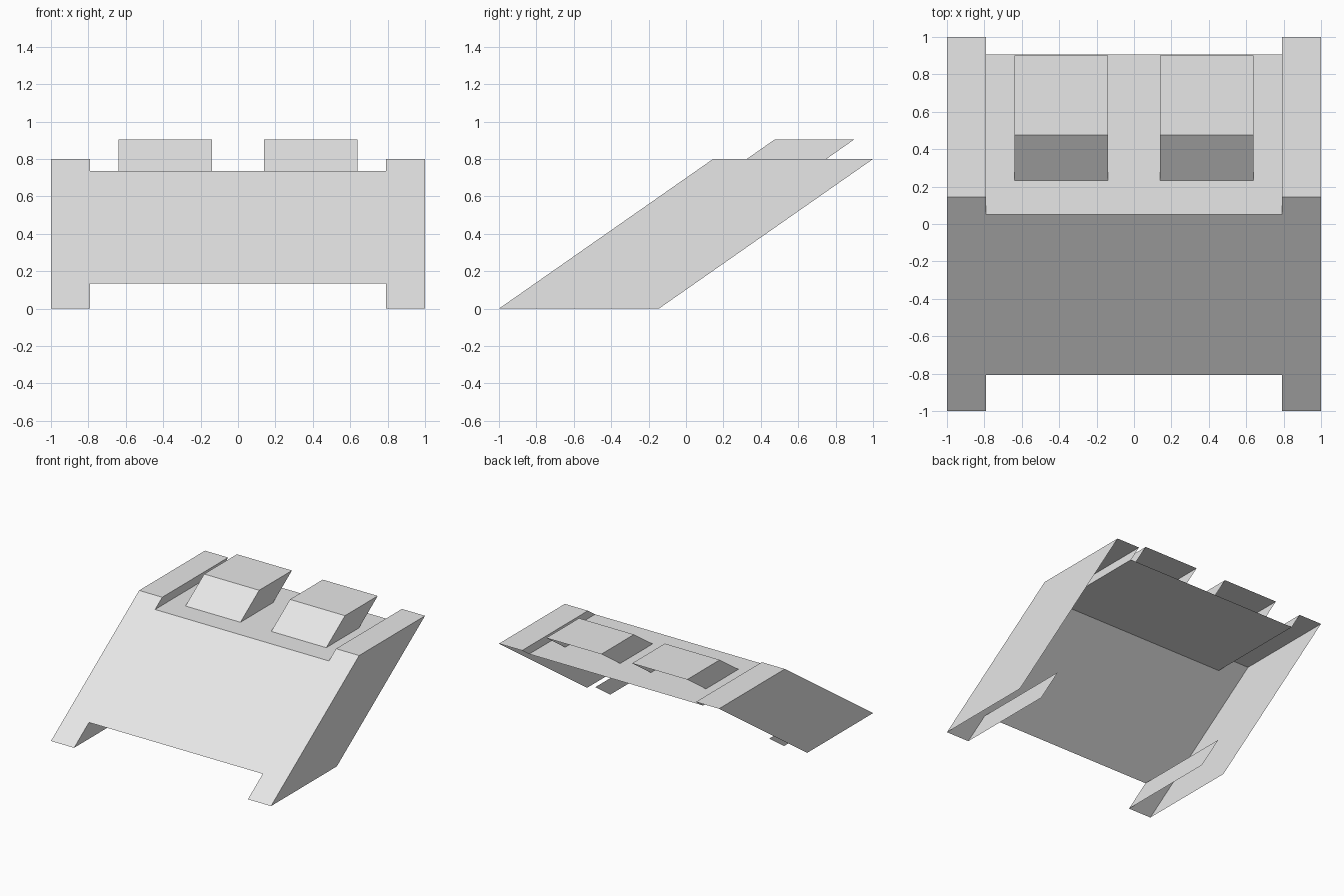
import bpy
import bmesh

cube = bpy.data.objects.get("Cube")
if cube:
    bpy.data.objects.remove(cube, do_unlink=True)

LEAN = 1.431  # backward lean: y gained per unit of height

grey = bpy.data.materials.new("light_grey")
grey.use_nodes = True
grey.diffuse_color = (0.8, 0.8, 0.8, 1)
grey.node_tree.nodes["Principled BSDF"].inputs["Base Color"].default_value = (0.8, 0.8, 0.8, 1)


def leaning_shell(name, outline, base_y, depth):
    """Front face from an (x, z) outline, walls behind it; open at back and underneath."""
    bm = bmesh.new()
    front = [bm.verts.new((x, base_y + LEAN * z, z)) for x, z in outline]
    back = [bm.verts.new((v.co.x, v.co.y + depth, v.co.z)) for v in front]
    bm.faces.new(front)
    for i, a in enumerate(front):
        j = (i + 1) % len(front)
        b = front[j]
        if b.co.x - a.co.x < 0.001:  # skip downward-facing edges
            bm.faces.new((b, a, back[i], back[j]))
    loose = [v for v in bm.verts if not v.link_faces]
    bmesh.ops.delete(bm, geom=loose, context='VERTS')
    mesh = bpy.data.meshes.new(name)
    bm.to_mesh(mesh)
    bm.free()
    mesh.materials.append(grey)
    obj = bpy.data.objects.new(name, mesh)
    bpy.context.collection.objects.link(obj)
    return obj


# Frame: two tall side rails joined by a lower panel
half = [(0.79, 0.135), (0.79, 0), (1, 0), (1, 0.8), (0.79, 0.8), (0.79, 0.735)]
mirrored = [(-x, z) for x, z in reversed(half)]
leaning_shell("frame", half + mirrored, -1, 0.855)

# Pair of raised blocks on the panel
for name, x0 in (("left_block", 0.14), ("right_block", -0.64)):
    x1 = x0 + 0.5
    leaning_shell(name, [(x0, 0.735), (x1, 0.735), (x1, 0.905), (x0, 0.905)], -0.82, 0.425)
